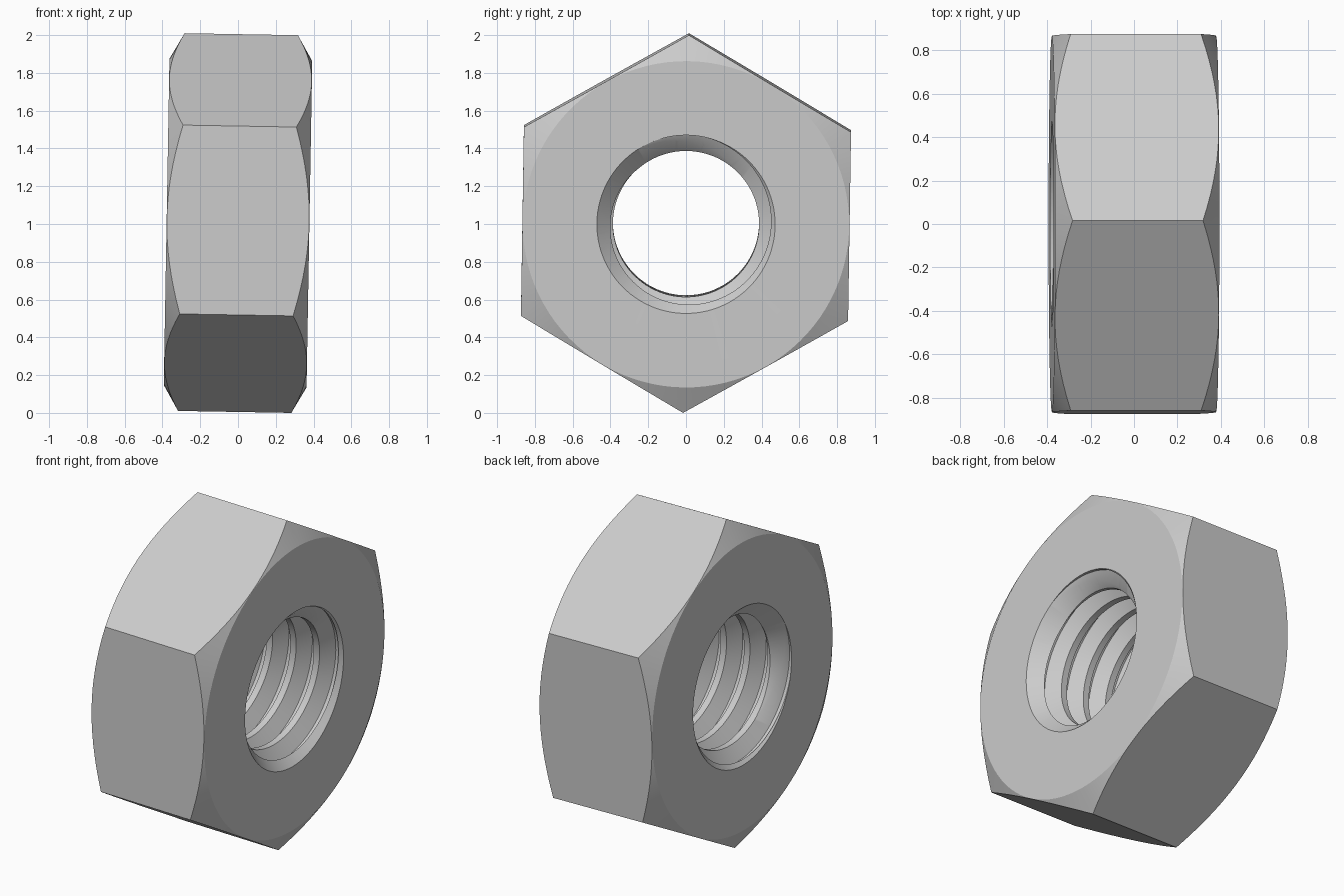
import bpy, bmesh
from math import pi, sin, cos, radians
from mathutils import Matrix, Vector

if "Cube" in bpy.data.objects:
    bpy.data.objects.remove(bpy.data.objects["Cube"])

HALF = 0.378        # half thickness along x
FLAT = 0.866        # centre to flat
MAJOR, MINOR, PITCH = 0.472, 0.387, 0.1575
SEGMENTS = 96


def make_object(name, bm):
    bmesh.ops.recalc_face_normals(bm, faces=bm.faces)
    mesh = bpy.data.meshes.new(name)
    bm.to_mesh(mesh)
    bm.free()
    obj = bpy.data.objects.new(name, mesh)
    bpy.context.collection.objects.link(obj)
    return obj


def lathe(name, half_profile):
    """Revolve a mirrored (x, radius) profile round the x axis."""
    points = half_profile + [(-x, r) for x, r in reversed(half_profile)]
    bm = bmesh.new()
    verts = [bm.verts.new((x, 0, r)) for x, r in points]
    edges = [bm.edges.new(pair) for pair in zip(verts, verts[1:])]
    bmesh.ops.spin(bm, geom=verts + edges, cent=(0, 0, 0), axis=(1, 0, 0),
                   angle=2 * pi, steps=SEGMENTS)
    bmesh.ops.remove_doubles(bm, verts=bm.verts, dist=1e-5)
    return make_object(name, bm)


def threaded_rod(name, turns):
    """Closed right-handed screw used to cut the thread."""
    profile = [(0, MINOR), (0.25, MINOR), (0.5625, MAJOR), (0.6875, MAJOR)]
    rows = [((t + f) * PITCH, r) for t in range(turns) for f, r in profile]
    shift = turns * PITCH / 2
    bm = bmesh.new()
    columns = []
    for i in range(SEGMENTS + 1):
        a = 2 * pi * i / SEGMENTS
        turn = a + pi / SEGMENTS
        columns.append([bm.verts.new((s - shift + PITCH * a / (2 * pi),
                                      r * cos(turn), r * sin(turn)))
                        for s, r in rows])
    for left, right in zip(columns, columns[1:]):
        for k in range(len(rows) - 1):
            bm.faces.new((left[k], right[k], right[k + 1], left[k + 1]))
    bmesh.ops.remove_doubles(bm, verts=bm.verts, dist=1e-5)
    # close each end with a fan to the axis
    rim = [e for e in bm.edges if e.is_boundary]
    for side in (-1, 1):
        tip = bm.verts.new((side * (shift + PITCH / 2), 0, 0))
        for e in rim:
            if e.verts[0].co.x * side > 0:
                bm.faces.new((e.verts[0], e.verts[1], tip))
    return make_object(name, bm)


def boolean(target, cutter, operation):
    mod = target.modifiers.new(operation, 'BOOLEAN')
    mod.operation, mod.solver, mod.object = operation, 'EXACT', cutter
    bpy.context.view_layer.objects.active = target
    bpy.ops.object.modifier_apply(modifier=mod.name)
    bpy.data.objects.remove(cutter)


# Hexagonal blank with a corner pointing up
bm = bmesh.new()
bmesh.ops.create_cone(bm, cap_ends=True, segments=6, radius1=1, radius2=1, depth=1)
corner = max((v.co for v in bm.verts), key=lambda c: c.y)
bmesh.ops.rotate(bm, verts=bm.verts,
                 matrix=Matrix.Rotation(-Vector((0, 1)).angle_signed(corner.xy), 3, 'Z')
                 if corner.y < 0.99 else Matrix.Identity(3))
bmesh.ops.rotate(bm, verts=bm.verts, matrix=Matrix(((0, 0, 1), (1, 0, 0), (0, 1, 0))))
nut = make_object("hex_nut", bm)

# Conical corner chamfers, countersinks and thread
drop = 0.15
boolean(nut, lathe("chamfer_envelope",
                   [(HALF, 0), (HALF, FLAT - 0.002), (HALF - drop, FLAT + drop * 1.732)]),
        'INTERSECT')
boolean(nut, lathe("countersink_cutter",
                   [(HALF + 0.02, 0), (HALF + 0.02, MAJOR + 0.02), (HALF - 0.1, MAJOR - 0.1)]),
        'DIFFERENCE')
boolean(nut, threaded_rod("thread_cutter", 9), 'DIFFERENCE')

# Slight tilt, then rest on the ground
tilt = Matrix.Rotation(radians(1), 4, 'Y') @ Matrix.Rotation(radians(-0.9), 4, 'X')
nut.data.transform(tilt)
nut.data.transform(Matrix.Translation((0, 0, -min(v.co.z for v in nut.data.vertices))))

# Plain grey metal
steel = bpy.data.materials.new("grey_steel")
steel.use_nodes = True
colour = (0.6, 0.6, 0.6, 1)
steel.diffuse_color = colour
steel.node_tree.nodes["Principled BSDF"].inputs["Base Color"].default_value = colour
nut.data.materials.clear()
nut.data.materials.append(steel)

bpy.ops.object.select_all(action='DESELECT')
nut.select_set(True)
bpy.context.view_layer.objects.active = nut
bpy.ops.object.shade_smooth_by_angle(angle=radians(20))
